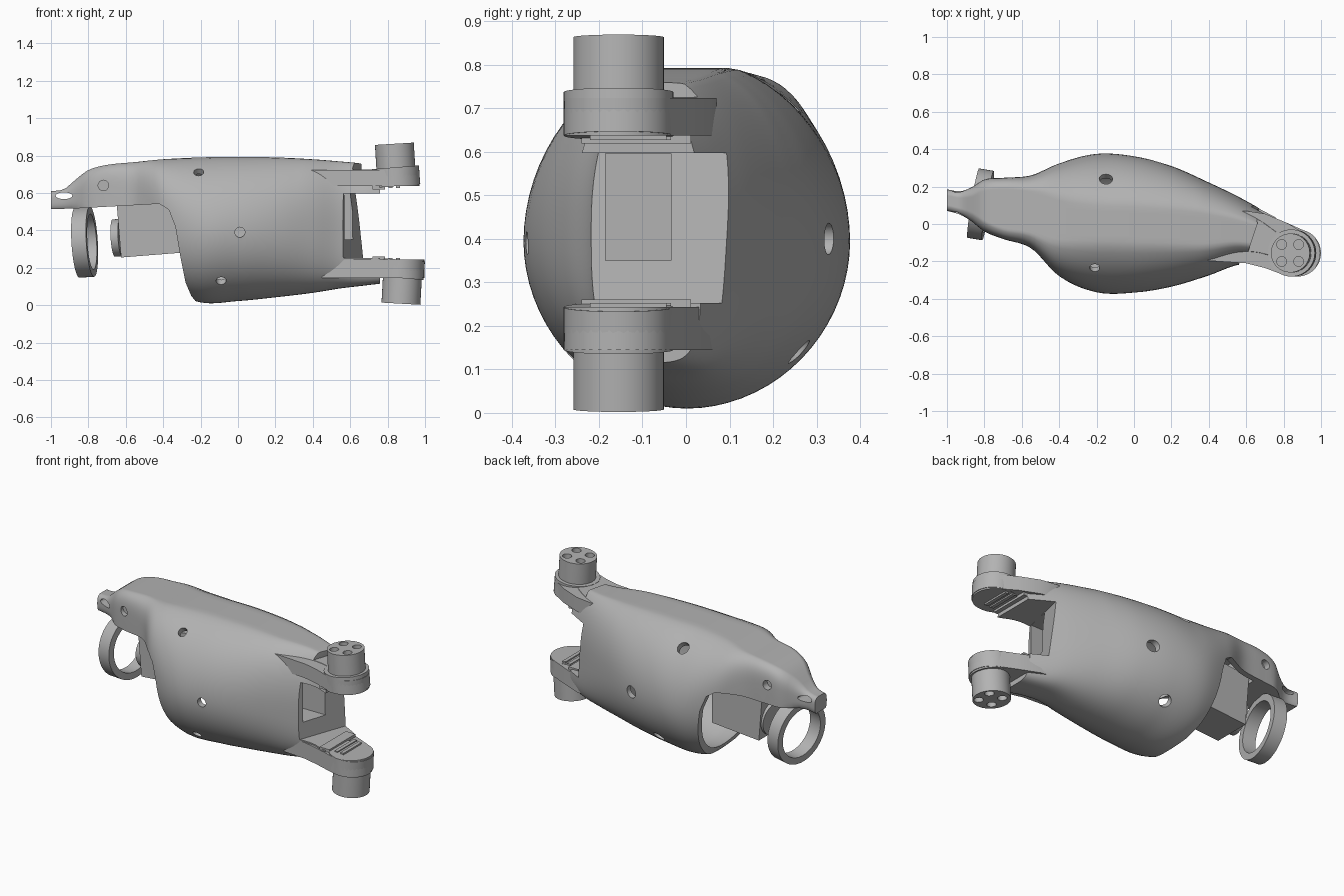
import bpy, bmesh
from math import cos, sin, pi, copysign, radians
from mathutils import Vector

old = bpy.data.objects.get("Cube")
if old:
    bpy.data.objects.remove(old)

GREY = (0.45, 0.45, 0.45, 1)
grey = bpy.data.materials.new("plain grey")
grey.use_nodes = True
grey.diffuse_color = GREY
grey.node_tree.nodes["Principled BSDF"].inputs["Base Color"].default_value = GREY


def finish(name, bm):
    bmesh.ops.recalc_face_normals(bm, faces=bm.faces)
    mesh = bpy.data.meshes.new(name)
    bm.to_mesh(mesh)
    bm.free()
    mesh.materials.append(grey)
    obj = bpy.data.objects.new(name, mesh)
    bpy.context.collection.objects.link(obj)
    return obj


def prism(name, points, low, high, plane="xy"):
    bm = bmesh.new()
    place = (lambda a, b, h: (a, b, h)) if plane == "xy" else (lambda a, b, h: (a, h, b))
    face = bm.faces.new([bm.verts.new(place(a, b, low)) for a, b in points])
    new = bmesh.ops.extrude_face_region(bm, geom=[face])["geom"]
    verts = [v for v in new if isinstance(v, bmesh.types.BMVert)]
    bmesh.ops.translate(bm, verts=verts, vec=place(0, 0, high - low))
    return finish(name, bm)


def box(name, low, high):
    (x0, y0, z0), (x1, y1, z1) = low, high
    return prism(name, [(x0, y0), (x1, y0), (x1, y1), (x0, y1)], z0, z1)


def rod(name, start, end, radius, sides=48):
    start, end = Vector(start), Vector(end)
    bm = bmesh.new()
    bmesh.ops.create_cone(bm, cap_ends=True, segments=sides, radius1=radius,
                          radius2=radius, depth=(end - start).length)
    turn = (end - start).to_track_quat("Z", "Y").to_matrix()
    bmesh.ops.rotate(bm, verts=bm.verts, matrix=turn)
    bmesh.ops.translate(bm, verts=bm.verts, vec=(start + end) / 2)
    return finish(name, bm)


def cut(obj, cutter):
    mod = obj.modifiers.new("cut", "BOOLEAN")
    mod.operation, mod.solver, mod.object = "DIFFERENCE", "EXACT", cutter
    bpy.context.view_layer.objects.active = obj
    bpy.ops.object.modifier_apply(modifier=mod.name)
    bpy.data.objects.remove(cutter)


# Housing stations: x, right y, left y, top z, widest z, bottom z, squareness
STATIONS = [
    (-1, .07, .185, .61, .56, .5, 3), (-.93, .05, .175, .62, .57, .5, 3),
    (-.87, .015, .195, .67, .58, .49, 3), (-.8, -.04, .238, .722, .58, .42, 3.8),
    (-.7, -.08, .247, .75, .58, .3, 4.5), (-.55, -.13, .26, .765, .55, .2, 3.8),
    (-.4, -.28, .325, .78, .48, .1, 2.5), (-.2, -.365, .375, .79, .4, .015, 2),
    (0, -.367, .362, .793, .4, .022, 2), (.2, -.335, .31, .79, .41, .042, 2.1),
    (.4, -.275, .222, .78, .42, .066, 2.4), (.55, -.22, .15, .768, .42, .09, 3),
    (.66, -.215, .09, .757, .42, .103, 4), (.76, -.255, .035, .735, .42, .115, 5)]


def station(x):
    """Smoothly interpolated station at x."""
    last = len(STATIONS) - 1
    i = max(k for k in range(last) if STATIONS[k][0] <= x or k == 0)
    p, q = STATIONS[i], STATIONS[i + 1]
    before, after = STATIONS[max(i - 1, 0)], STATIONS[min(i + 2, last)]
    span = q[0] - p[0]
    t = (x - p[0]) / span
    result = []
    for k in range(1, len(p)):
        m0 = (q[k] - before[k]) / (q[0] - before[0]) * span
        m1 = (after[k] - p[k]) / (after[0] - p[0]) * span
        result.append(p[k] + t * m0 + t * t * (3 * (q[k] - p[k]) - 2 * m0 - m1)
                      + t ** 3 * (2 * (p[k] - q[k]) + m0 + m1))
    return result


def loft(name, start, end, inset, rings=64, sides=72):
    bm = bmesh.new()
    rows = []
    for r in range(rings + 1):
        x = start + (end - start) * r / rings
        y0, y1, top, mid, bottom, power = station(x)
        row = []
        for s in range(sides):
            c, d = cos(2 * pi * s / sides), sin(2 * pi * s / sides)
            # The upper elbow end stays rounder than the rest
            p = min(power, 2.3) if x > 0 and d > 0 else power
            wide = copysign(abs(c) ** (2 / p), c) * ((y1 - y0) / 2 - inset)
            # The upper half swells slightly and is levelled to a flat top
            reach = ((top - mid) * 1.05 if d > 0 else mid - bottom) - inset
            high = mid + copysign(abs(d) ** (2 / p), d) * reach
            row.append(bm.verts.new((x, (y0 + y1) / 2 + wide, min(high, top - inset))))
        rows.append(row)
    for a, b in zip(rows, rows[1:]):
        for s in range(sides):
            n = (s + 1) % sides
            bm.faces.new((a[s], a[n], b[n], b[s]))
    bm.faces.new(rows[0])
    bm.faces.new(rows[-1])
    return finish(name, bm)


# Hollow housing with an open wrist side, whose elbow end splits into two fork roots
housing = loft("housing", -1, .76, 0)
cut(housing, loft("hollow", -.66, .37, .035, 40))
cut(housing, prism("wrist_cut", [
    (-1.1, -.1), (-1.1, .51), (-.85, .518), (-.42, .542), (-.37, .51), (-.335, .42),
    (-.31, .27), (-.28, .12), (-.25, .05), (-.21, 0), (-.21, -.1)], -.6, .6, "xz"))
elbow = prism("elbow_cut", [
    (.55, -.4), (.56, -.22), (.63, .1), (.63, .4), (1, .4), (1, -.4)], .252, .597)
for v in elbow.data.vertices:
    if v.co.z < .3 and v.co.y > 0:
        v.co.x += .045
cut(housing, elbow)
cut(housing, prism("top_step_cut", [
    (.58, -.4), (.61, -.15), (.66, 0), (.64, .2), (1, .2), (1, -.4)], .726, 1))
cut(housing, box("elbow_recess", (.4, -.185, .35), (.8, -.035, .596)))

# Screw holes through the shell, aimed at its long axis
for x, y, z, radius in [(-.21, -.23, .705, .027), (.01, -.36, .39, .027),
                        (-.09, -.26, .135, .027), (-.15, .235, .705, .036),
                        (.14, .32, .4, .036), (0, .26, .14, .036)]:
    out = Vector((0, y, z - .4)) * .3
    spot = Vector((x, y, z))
    cut(housing, rod("hole", spot - out, spot + out, radius, 24))
for y in (-.08, .245):
    cut(housing, rod("arm_hole", (-.72, y - .04, .64), (-.72, y + .04, .64), .028, 24))
slot = [(-.93 + .045 * cos(k * pi / 8), .585 + .018 * sin(k * pi / 8)) for k in range(16)]
cut(housing, prism("tip_slot", slot, -.2, .4, "xz"))

# Wrist ring, drive disc and motor
axis = Vector((.985, -.165, .06))


def along(center, half):
    return Vector(center) - axis * half, Vector(center) + axis * half


hub = (-.82, .105, .337)
ring = rod("wrist_ring", *along(hub, .04), .188, 64)
cut(ring, rod("ring_bore", *along(hub, .1), .148, 64))
rod("drive_disc", *along((-.645, .08, .36), .02), .1)
prism("wrist_motor", [(-.65, .56), (-.625, .255), (-.31, .28), (-.31, .6)], -.04, .19, "xz")

# Elbow fork: tapered plate, collar and stub on both sides
for side, cx, sign, root, collar, stub in [
        ("upper", .845, 1, (.3, -.19), (.637, .737), (.73, .863)),
        ("lower", .87, -1, (.45, -.2), (.145, .243), (.008, .15))]:
    cy, radius = -.155, .126
    arc = [(cx + radius * cos(radians(a)), cy + radius * sin(radians(a)))
           for a in range(-110, 71, 10)]
    plate = (collar[0], collar[1] - .013) if sign > 0 else collar
    prism(side + "_fork_plate", [root, (.6, -.21), (.7, -.235)] + arc
          + [(.82, .005), (.7, .055), (.6, .07), (root[0], .05)], *plate)
    lean = .004 * sign
    rod(side + "_collar", (cx + lean, cy, collar[0]), (cx - lean, cy, collar[1]), radius, 64)
    cap = rod(side + "_stub", (cx - .005 * sign + lean, cy, stub[0]),
              (cx - .005 * sign - lean, cy, stub[1]), .104, 64)
    face = stub[1] if sign > 0 else stub[0]
    for k in range(4):
        a = pi / 4 + k * pi / 2
        px, py = cx - .01 * sign + .064 * cos(a), cy + .064 * sin(a)
        cut(cap, rod("pocket", (px, py, face - .035), (px, py, face + .035), .026, 24))
    # Stepped pad and ridges facing the joint
    inner = collar[0] if sign > 0 else collar[1]
    box(side + "_pad_step", (.72, -.24, inner - .018), (.785, .012, inner + .018))
    for k in range(2):
        x = .805 + k * .04
        box(side + "_pad_ridge", (x, -.22, inner - .01), (x + .022, -.035 - k * .01, inner + .01))

for obj in bpy.context.collection.objects:
    if obj.type == "MESH":
        bpy.ops.object.select_all(action="DESELECT")
        obj.select_set(True)
        bpy.context.view_layer.objects.active = obj
        bpy.ops.object.shade_smooth_by_angle(angle=radians(35))
